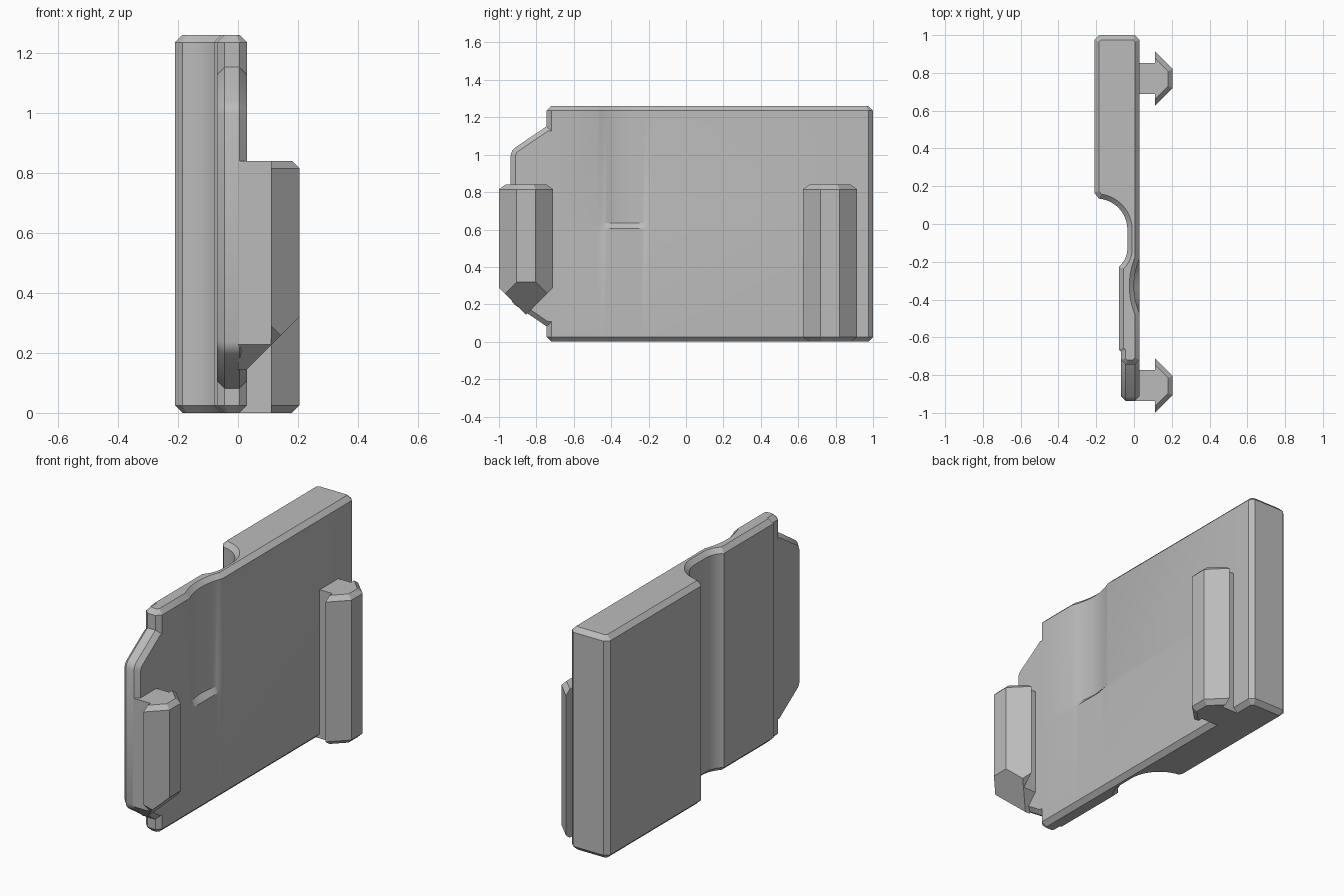
import bpy
import bmesh
import math
from mathutils import Vector

if "Cube" in bpy.data.objects:
    bpy.data.objects.remove(bpy.data.objects["Cube"], do_unlink=True)

CH = 0.025  # chamfer size shared by all parts

grey = bpy.data.materials.new("light grey")
grey.use_nodes = True
grey.diffuse_color = (0.5, 0.5, 0.5, 1)
grey.node_tree.nodes["Principled BSDF"].inputs["Base Color"].default_value = (0.5, 0.5, 0.5, 1)


def inset(points, amount):
    """Move a counter-clockwise outline inwards with mitred corners."""
    result = []
    count = len(points)
    for i in range(count):
        a, b, c = (Vector(points[j % count]) for j in (i - 1, i, i + 1))
        d1, d2 = (b - a).normalized(), (c - b).normalized()
        n1, n2 = Vector((-d1.y, d1.x)), Vector((-d2.y, d2.x))
        result.append(tuple(b + (n1 + n2) * amount / (1 + n1.dot(n2))))
    return result


def loft(name, layers, place, cuts=()):
    """Skin a stack of (outline, height) layers, then trim away the side each cut normal points to."""
    bm = bmesh.new()
    rings = [[bm.verts.new(place(u, v, h)) for u, v in outline] for outline, h in layers]
    for low, high in zip(rings, rings[1:]):
        for i in range(len(low)):
            bm.faces.new((low[i - 1], low[i], high[i], high[i - 1]))
    bm.faces.new(rings[0][::-1])
    bm.faces.new(rings[-1])
    for point, normal in cuts:
        geom = bm.verts[:] + bm.edges[:] + bm.faces[:]
        bmesh.ops.bisect_plane(bm, geom=geom, plane_co=point, plane_no=normal, clear_outer=True)
        rim = [e for e in bm.edges if e.is_boundary]
        bmesh.ops.holes_fill(bm, edges=rim, sides=0)
    bmesh.ops.recalc_face_normals(bm, faces=bm.faces[:])
    mesh = bpy.data.meshes.new(name)
    bm.to_mesh(mesh)
    bm.free()
    mesh.materials.append(grey)
    obj = bpy.data.objects.new(name, mesh)
    bpy.context.collection.objects.link(obj)
    bpy.ops.object.select_all(action='DESELECT')
    obj.select_set(True)
    bpy.context.view_layer.objects.active = obj
    bpy.ops.object.shade_smooth_by_angle(angle=math.radians(25))
    return obj


def upright(x, y, z):
    return (x, y, z)


# Main plate: plan outline with a finger groove on one side and a shallow scoop on the other
def plate_outline(scoop_depth):
    outline = [(0.005, 1), (-0.185, 1), (-0.21, 0.975), (-0.21, 0.165)]
    for i in range(13):
        a = math.radians(85 - 85 * i / 12)
        outline.append((-0.2 + 0.165 * math.cos(a), -0.03 + 0.165 * math.sin(a)))
    for i in range(7):
        a = math.radians(50 * i / 6)
        outline.append((-0.035 - 0.126 * (1 - math.cos(a)), -0.13 - 0.126 * math.sin(a)))
    outline += [(-0.08, -0.665), (-0.07, -0.675), (-0.07, -0.72), (-0.045, -0.745),
                (0.005, -0.745), (0.03, -0.72)]
    for i in range(17):
        t = i / 8 - 1
        outline.append((0.03 - scoop_depth * (1 - t * t), -0.328 + 0.147 * t))
    return outline + [(0.03, 0.975)]


plain, scooped = plate_outline(0), plate_outline(0.03)
loft("main_plate", [(inset(plain, CH), 0), (plain, CH), (plain, 0.605), (scooped, 0.635),
                    (scooped, 1.26 - CH), (inset(scooped, CH), 1.26)], upright)

# Nose: tapered front tongue, chamfered on both faces
half = [(-0.69, 0.535), (-0.745, 0.535), (-0.915, 0.42), (-0.93, 0.403), (-0.937, 0.38)]
nose = [(y, 0.617 + h) for y, h in half] + [(y, 0.617 - h) for y, h in reversed(half)]
loft("nose", [(inset(nose, CH), -0.07), (nose, -0.07 + CH), (nose, 0.03 - CH),
              (inset(nose, CH), 0.03)], lambda y, z, x: (x, y, z))


# Rails: a stem with an arrow-shaped head, chamfered at both ends
def rail(name, y, cuts=()):
    def outline(base, tip_x, tip):
        side = [(0, 0.083), (0.11, 0.083), (0.11, base), (tip_x, tip)]
        return [(u, y - v) for u, v in side] + [(u, y + v) for u, v in reversed(side)]
    full = outline(0.145, 0.205, 0.05)
    end = outline(0.11, 0.205 - CH, 0.04)
    loft(name, [(end, 0), (full, CH), (full, 0.84 - CH), (end, 0.84)], upright, cuts)


rail("back_rail", 0.77)
front = -0.855
rail("front_rail", front, [((0.205, front, 0.32), (1, 0, -1)),
                           ((0, front, 0.145), (0, 1, -1)),
                           ((0, front, 0.145), (0, -1, -1))])
